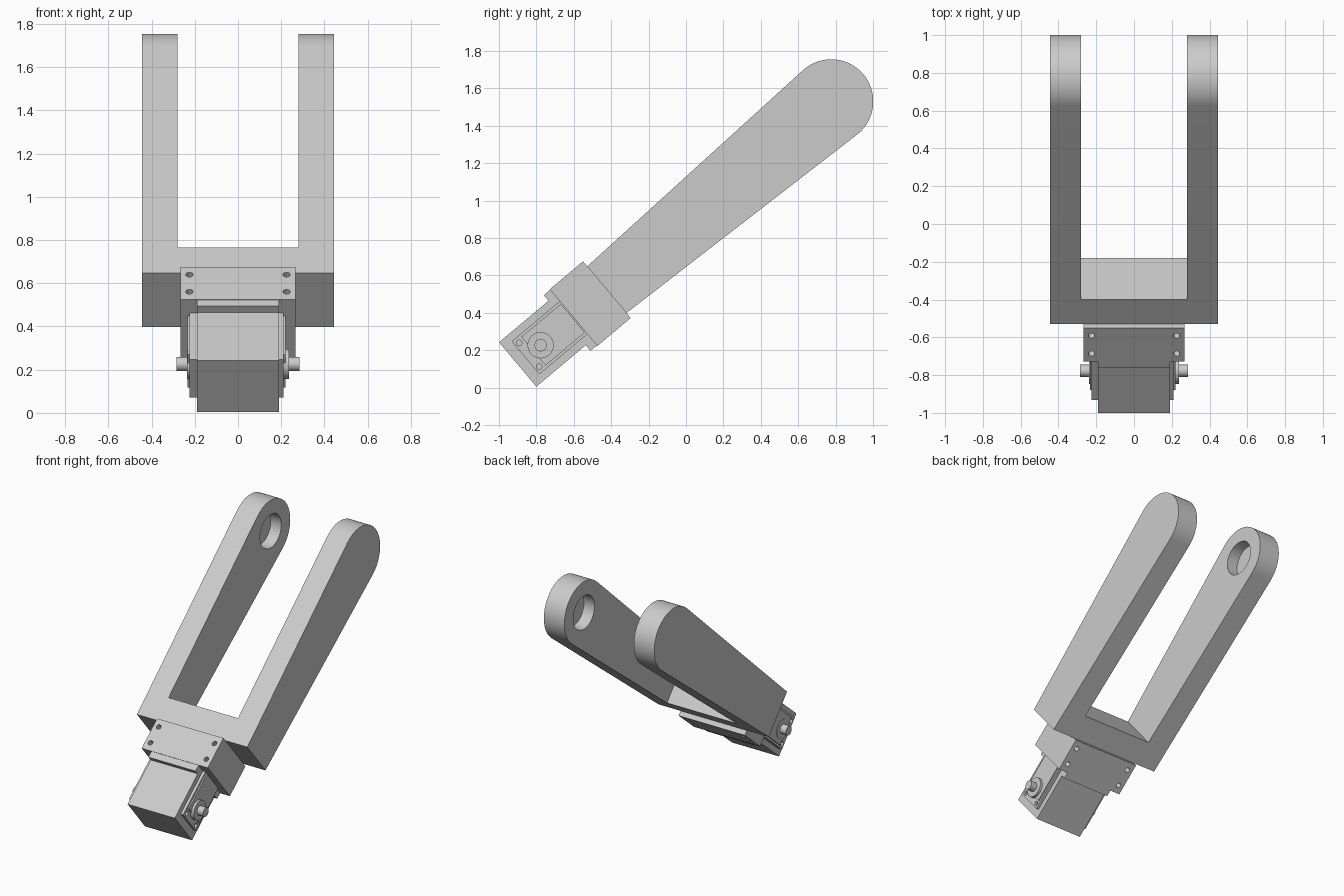
import bpy
import bmesh
from math import cos, sin, pi, radians
from mathutils import Matrix, Vector

cube = bpy.data.objects.get("Cube")
if cube:
    bpy.data.objects.remove(cube, do_unlink=True)

# Parts are laid out along a straight axis (local y), then tilted up about x
TILT = Matrix.Rotation(radians(40), 4, 'X')
MID = 0.673          # height of the centre line before tilting

grey = bpy.data.materials.new("plain_grey")
grey.use_nodes = True
grey.diffuse_color = (0.6, 0.6, 0.6, 1)
grey.node_tree.nodes["Principled BSDF"].inputs["Base Color"].default_value = grey.diffuse_color


def finish(name, bm):
    bmesh.ops.recalc_face_normals(bm, faces=bm.faces[:])
    bm.transform(TILT)
    mesh = bpy.data.meshes.new(name)
    bm.to_mesh(mesh)
    bm.free()
    mesh.materials.append(grey)
    obj = bpy.data.objects.new(name, mesh)
    bpy.context.collection.objects.link(obj)
    return obj


def box(name, x, y, z):
    bm = bmesh.new()
    size = [b - a for a, b in (x, y, z)]
    mid = [(a + b) / 2 for a, b in (x, y, z)]
    bmesh.ops.create_cube(bm, size=1, matrix=Matrix.Translation(mid) @ Matrix.Diagonal((*size, 1)))
    return finish(name, bm)


def cylinder(name, centre, radius, length, axis='X', sides=32):
    bm = bmesh.new()
    turn = Matrix.Rotation(pi / 2, 4, 'Y') if axis == 'X' else Matrix()
    bmesh.ops.create_cone(bm, cap_ends=True, segments=sides, radius1=radius, radius2=radius,
                          depth=length, matrix=Matrix.Translation(centre) @ turn)
    return finish(name, bm)


def cut(obj, cutters):
    for cutter in cutters:
        cutter.hide_render = True
        mod = obj.modifiers.new("cut", 'BOOLEAN')
        mod.operation = 'DIFFERENCE'
        mod.solver = 'EXACT'
        mod.object = cutter
        select(obj)
        bpy.ops.object.modifier_apply(modifier=mod.name)
        bpy.data.objects.remove(cutter, do_unlink=True)


def select(obj):
    bpy.ops.object.select_all(action='DESELECT')
    obj.select_set(True)
    bpy.context.view_layer.objects.active = obj


def smooth(obj):
    select(obj)
    bpy.ops.object.shade_smooth_by_angle(angle=radians(30))


# Fork: tapered round-ended profile, slotted, with blind sockets inside the tips
TIP, ROUND, LEAN = 1.578, 0.225, radians(2.25)
bm = bmesh.new()
steps = 48
start, sweep = -pi / 2 - LEAN + 2 * LEAN, pi - 2 * LEAN
start = -(pi / 2 + LEAN)
sweep = pi + 2 * LEAN
profile = [(0.012, MID + 0.163), (0.012, MID - 0.163)]
profile += [(TIP + ROUND * cos(start + sweep * i / steps),
             MID + ROUND * sin(start + sweep * i / steps)) for i in range(steps + 1)]
face = bm.faces.new([bm.verts.new((-0.445, y, z)) for y, z in profile])
side = bmesh.ops.extrude_face_region(bm, geom=[face])
bmesh.ops.translate(bm, vec=Vector((0.89, 0, 0)),
                    verts=[v for v in side["geom"] if isinstance(v, bmesh.types.BMVert)])
fork = finish("fork", bm)
cut(fork, [box("slot_cutter", (-0.28, 0.28), (0.186, 2.2), (0, 1.4)),
           cylinder("socket_cutter", (0, TIP, MID), 0.122, 0.73, sides=48)])
smooth(fork)

# Mounting block with four through holes
block = box("mounting_block", (-0.267, 0.267), (-0.22, 0.012), (MID - 0.198, MID + 0.198))
cut(block, [cylinder("bolt_cutter", (x, y, MID), 0.017, 1, 'Z', 20)
            for x in (-0.225, 0.225) for y in (-0.165, -0.042)])
smooth(block)
box("mounting_tab", (-0.19, 0.19), (-0.265, -0.22), (MID - 0.194, MID + 0.194))

# Motor body
box("motor_body", (-0.19, 0.19), (-0.61, -0.22), (MID - 0.155, MID + 0.155))

# Side plates, bosses, axle stubs and screws on both sides
for sign, label in ((1, "left"), (-1, "right")):
    def span(a, b):
        return tuple(sorted((sign * a, sign * b)))

    outer = 0.21 if sign > 0 else 0.225
    plate = box(label + "_side_plate", span(0.188, outer), (-0.555, -0.22), (MID - 0.115, MID + 0.115))
    cut(plate, [cylinder("screw_cutter", (sign * 0.2, -0.53, MID + d), 0.015, 0.1, sides=20)
                for d in (-0.083, 0.083)])
    smooth(plate)
    box(label + "_raised_plate", span(0.2, outer + 0.009), (-0.5, -0.225), (MID - 0.1, MID + 0.1))
    smooth(cylinder(label + "_boss", (sign * 0.217, -0.45, MID), 0.07, 0.04))
    smooth(cylinder(label + "_axle_stub", (sign * 0.25, -0.45, MID), 0.033, 0.07))
